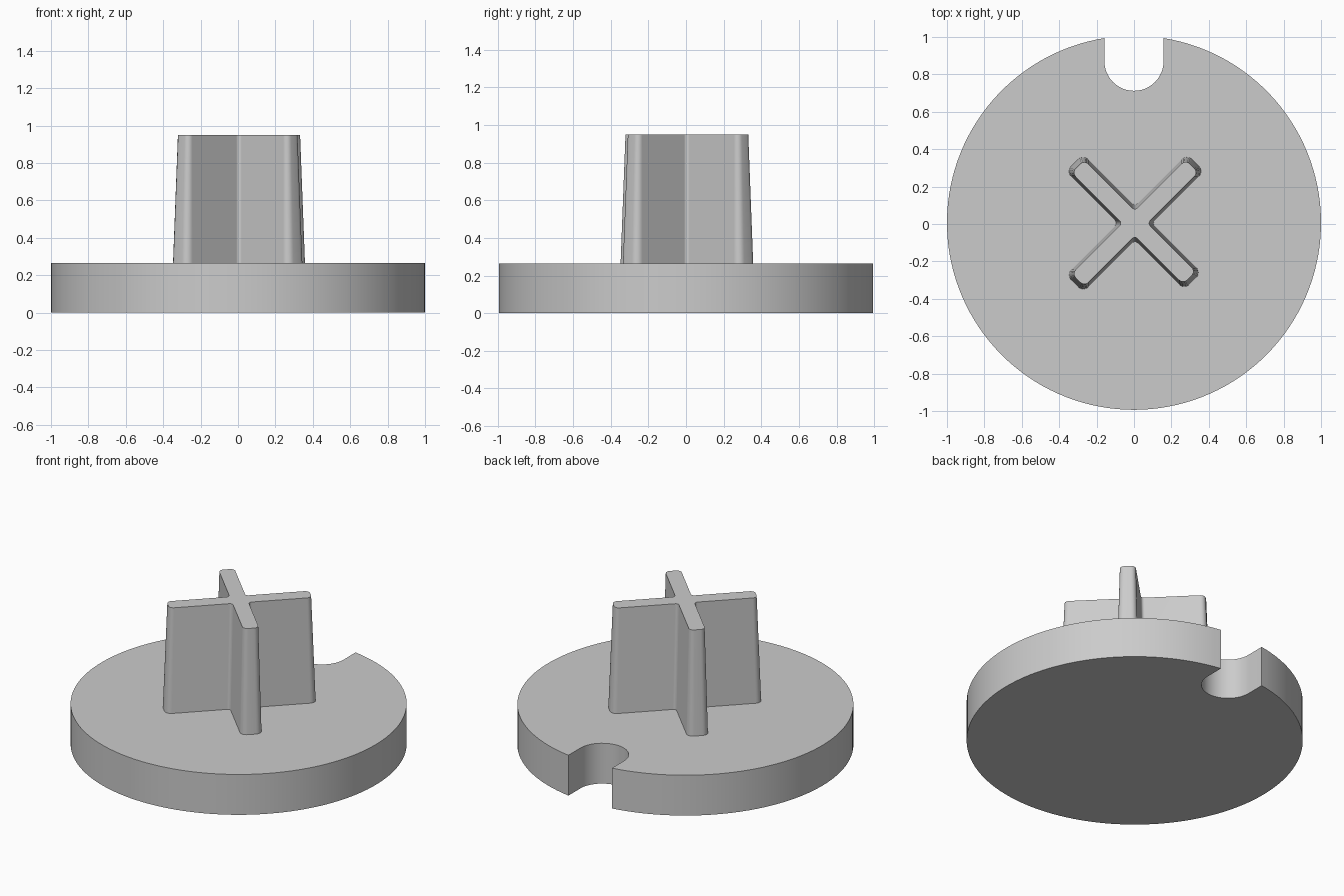
import bpy
import bmesh
from math import sin, cos, pi, asin, radians
from mathutils import Vector, Matrix

cube = bpy.data.objects.get("Cube")
if cube:
    bpy.data.objects.remove(cube, do_unlink=True)

grey = bpy.data.materials.new("plain grey")
grey.use_nodes = True
colour = (0.6, 0.6, 0.6, 1)
grey.diffuse_color = colour
grey.node_tree.nodes["Principled BSDF"].inputs["Base Color"].default_value = colour


def arc(cx, cy, r, start, end, steps):
    """Points along an arc, both ends included."""
    return [Vector((cx + r * cos(a), cy + r * sin(a)))
            for a in (start + (end - start) * i / steps for i in range(steps + 1))]


def loft(name, lower, upper, z0, z1):
    """Closed solid between two outlines with matching point counts."""
    bm = bmesh.new()
    a = [bm.verts.new((p.x, p.y, z0)) for p in lower]
    b = [bm.verts.new((p.x, p.y, z1)) for p in upper]
    n = len(a)
    for i in range(n):
        j = (i + 1) % n
        bm.faces.new((a[i], a[j], b[j], b[i]))
    bm.faces.new(a[::-1])
    bm.faces.new(b)
    bmesh.ops.recalc_face_normals(bm, faces=bm.faces)
    mesh = bpy.data.meshes.new(name)
    bm.to_mesh(mesh)
    bm.free()
    mesh.materials.append(grey)
    obj = bpy.data.objects.new(name, mesh)
    bpy.context.collection.objects.link(obj)
    bpy.ops.object.select_all(action="DESELECT")
    obj.select_set(True)
    bpy.context.view_layer.objects.active = obj
    bpy.ops.object.shade_smooth_by_angle(angle=radians(30))
    return obj


def cross(lengths, w, tip_r, fillet_r):
    """Diagonal cross outline: rounded arm tips, filleted inner corners."""
    points = []
    for k, length in enumerate(lengths):
        x, y = length - tip_r, w - tip_r
        c = w + fillet_r
        arm = arc(x, -y, tip_r, -pi / 2, 0, 6)
        arm += arc(x, y, tip_r, 0, pi / 2, 6)
        arm += arc(c, c, fillet_r, -pi / 2, -pi, 6)
        turn = Matrix.Rotation(pi / 4 + k * pi / 2, 2)
        points += [turn @ p + Vector((0.005, 0.004)) for p in arm]
    return points


# Round base with a U-shaped notch at the back
notch, centre_y = 0.158, 0.0065
half = asin(notch)
disc = arc(0, centre_y, 1, pi / 2 + half, 2.5 * pi - half, 128)
disc += arc(0, 0.87, notch, 0, -pi, 24)
loft("round_base", disc, disc, 0, 0.265)

# Tapered cross post, sunk slightly into the base
arms = (0.458, 0.457, 0.456, 0.438)
loft("cross_post",
     cross(arms, 0.065, 0.04, 0.02),
     cross([a - 0.026 for a in arms], 0.048, 0.03, 0.02),
     0.26, 0.95)
